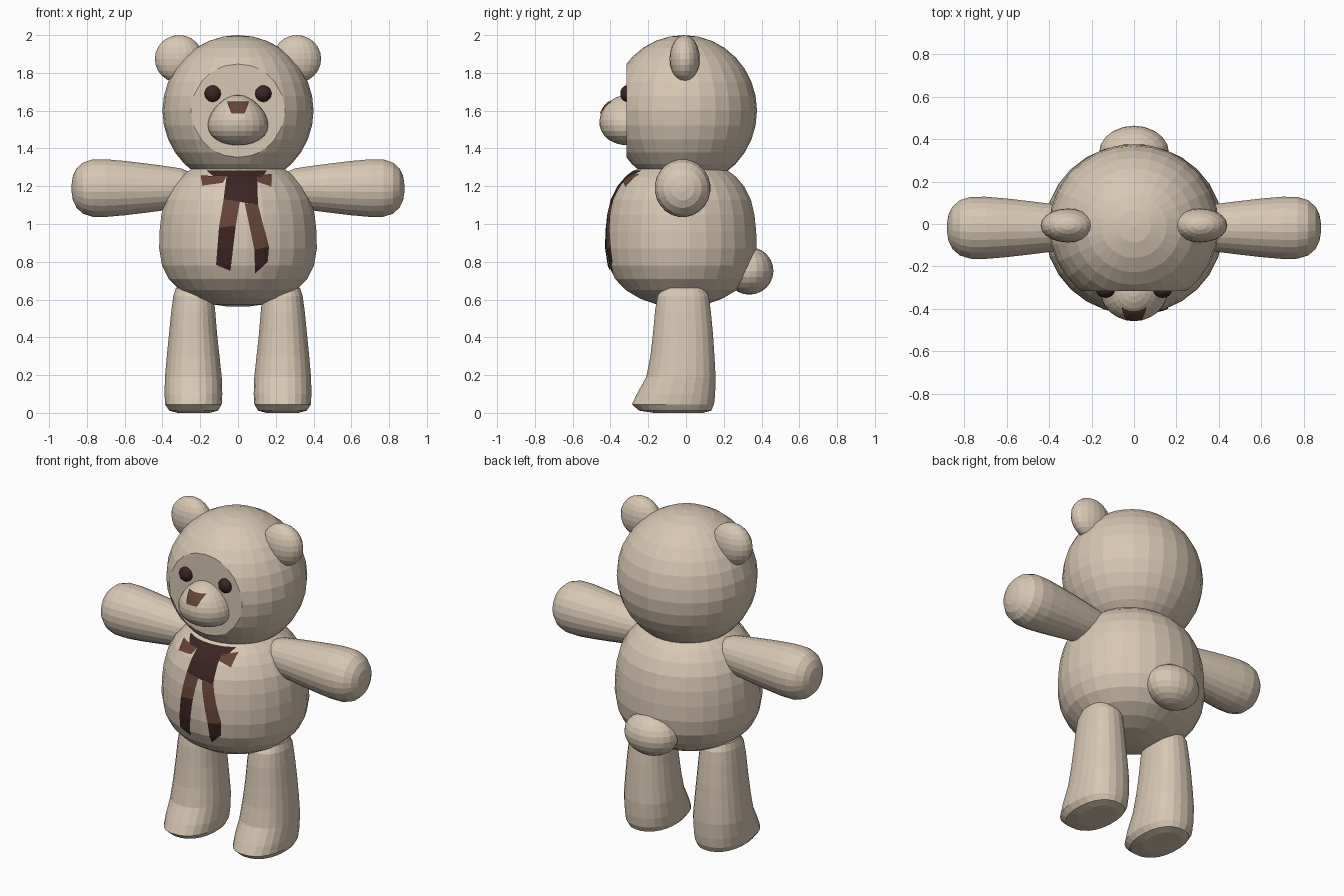
import bpy, bmesh, math
from mathutils import Vector
from mathutils.bvhtree import BVHTree

if "Cube" in bpy.data.objects:
    bpy.data.objects.remove(bpy.data.objects["Cube"])


def mat(name, rgb):
    m = bpy.data.materials.new(name)
    m.diffuse_color = (*rgb, 1)
    m.use_nodes = True
    m.node_tree.nodes["Principled BSDF"].inputs["Base Color"].default_value = m.diffuse_color
    return m


FUR = mat("beige fur", (0.69, 0.575, 0.45))
BROWN = mat("brown", (0.135, 0.057, 0.037))
DARK = mat("dark brown", (0.046, 0.017, 0.017))


def finish(name, bm, m):
    bmesh.ops.recalc_face_normals(bm, faces=bm.faces[:])
    me = bpy.data.meshes.new(name)
    bm.to_mesh(me)
    bm.free()
    me.materials.append(m)
    ob = bpy.data.objects.new(name, me)
    bpy.context.collection.objects.link(ob)
    return ob


def ball(name, c, r, m, segs=24, rings=14, shape=None, flat_y=None):
    """Ellipsoid, optionally reshaped by a function or cut flat at the front."""
    bm = bmesh.new()
    bmesh.ops.create_uvsphere(bm, u_segments=segs, v_segments=rings, radius=1)
    for v in bm.verts:
        p = shape(v.co) if shape else v.co
        v.co = Vector([c[i] + r[i] * p[i] for i in range(3)])
    if flat_y is not None:
        cut = bmesh.ops.bisect_plane(bm, geom=bm.verts[:] + bm.edges[:] + bm.faces[:],
                                     plane_co=(0, flat_y, 0), plane_no=(0, -1, 0), clear_outer=True)
        edges = [e for e in cut["geom_cut"] if isinstance(e, bmesh.types.BMEdge)]
        bmesh.ops.holes_fill(bm, edges=edges, sides=0)
    return finish(name, bm, m)


def loft(name, rings, axis, m, segs=24, power=1.0, side=1):
    """Skin elliptical rings (t, min_a, max_a, min_b, max_b) along x or z."""
    bm = bmesh.new()
    loops = []
    for t, a0, a1, b0, b1 in rings:
        loop = []
        for i in range(segs):
            w = 2 * math.pi * (i + 0.5) / segs
            ca, sa = math.cos(w), math.sin(w)
            a = (a0 + a1) / 2 + (a1 - a0) / 2 * math.copysign(abs(ca) ** power, ca)
            b = (b0 + b1) / 2 + (b1 - b0) / 2 * math.copysign(abs(sa) ** power, sa)
            p = (a, b, t) if axis == "z" else (t, a, b)
            loop.append(bm.verts.new((p[0] * side, p[1], p[2])))
        loops.append(loop)
    for lo, hi in zip(loops, loops[1:]):
        for i in range(segs):
            j = (i + 1) % segs
            bm.faces.new((lo[i], lo[j], hi[j], hi[i]))
    bm.faces.new(loops[0])
    bm.faces.new(loops[-1])
    return finish(name, bm, m)


def patch(name, corners, target, m, n=10, lift=0.005):
    """Thin painted patch: a four-cornered (x, z) grid laid onto the front of target."""
    me = target.data
    tree = BVHTree.FromPolygons([v.co for v in me.vertices], [p.vertices[:] for p in me.polygons])
    bm = bmesh.new()
    tl, tr, br, bl = [Vector(c) for c in corners]
    grid = []
    for j in range(n + 1):
        row = []
        for i in range(n + 1):
            q = tl.lerp(tr, i / n).lerp(bl.lerp(br, i / n), j / n)
            hit, nor, _, _ = tree.ray_cast(Vector((q.x, -2, q.y)), Vector((0, 1, 0)))
            row.append(bm.verts.new(hit + nor * lift))
        grid.append(row)
    for j in range(n):
        for i in range(n):
            bm.faces.new((grid[j][i], grid[j + 1][i], grid[j + 1][i + 1], grid[j][i + 1]))
    ob = finish(name, bm, m)
    if ob.data.polygons[0].normal.y > 0:
        ob.data.flip_normals()
    return ob


# Head with flat face
ball("head", (0, -0.012, 1.6), (0.4, 0.388, 0.4), FUR, 28, 16, flat_y=-0.315)

# Body: (height, half width), turned with a slightly smaller depth
profile = [(0.562, 0.05), (0.575, 0.14), (0.605, 0.23), (0.65, 0.31), (0.71, 0.37), (0.78, 0.405),
           (0.87, 0.42), (0.96, 0.418), (1.05, 0.408), (1.13, 0.388), (1.2, 0.35), (1.25, 0.305),
           (1.29, 0.25), (1.32, 0.15)]
body = loft("body", [(z, -r, r, -0.025 - 0.955 * r, -0.025 + 0.955 * r) for z, r in profile],
            "z", FUR, 28)

# Muzzle, wider at the bottom
muzzle = ball("muzzle", (0, -0.312, 1.55), (0.157, 0.146, 0.133), FUR, 24, 14,
              shape=lambda p: Vector((p.x * (1 - 0.22 * p.z), p.y * (1 - 0.08 * p.z), p.z)))

# Nose
patch("nose", [(-0.056, 1.645), (0.056, 1.645), (0.034, 1.582), (-0.034, 1.582)], muzzle, BROWN, 8, 0.006)

# Tail
ball("tail", (0, 0.335, 0.752), (0.165, 0.128, 0.126), FUR, 20, 12)

arm = [(0.22, 0.03), (0.245, 0.08), (0.3, 0.105), (0.4, 0.12), (0.5, 0.133), (0.6, 0.145),
       (0.7, 0.154), (0.77, 0.153), (0.82, 0.137), (0.855, 0.105), (0.874, 0.065), (0.881, 0.02)]
leg = [(0.0, 0.15, 0.32, -0.17, 0.09), (0.012, 0.105, 0.365, -0.25, 0.135),
       (0.045, 0.085, 0.387, -0.288, 0.15), (0.1, 0.082, 0.39, -0.262, 0.156),
       (0.19, 0.085, 0.388, -0.212, 0.158), (0.3, 0.097, 0.378, -0.19, 0.152),
       (0.42, 0.11, 0.366, -0.176, 0.144), (0.54, 0.12, 0.354, -0.165, 0.132),
       (0.62, 0.128, 0.343, -0.152, 0.122), (0.66, 0.14, 0.33, -0.125, 0.1),
       (0.68, 0.17, 0.3, -0.08, 0.06)]

for s, side in ((1, "left"), (-1, "right")):
    # Arms, legs, ears and eyes
    loft(side + "_arm", [(x, -0.018 - 0.96 * r, -0.018 + 0.96 * r, 1.19 - r, 1.19 + r) for x, r in arm],
         "x", FUR, 24, 1.0, s)
    loft(side + "_leg", leg, "z", FUR, 24, 0.88, s)
    ball(side + "_ear", (s * 0.312, -0.007, 1.874), (0.128, 0.08, 0.126), FUR, 20, 12)
    ball(side + "_eye", (s * 0.134, -0.312, 1.69), (0.044, 0.036, 0.044), DARK, 16, 10)

# Painted ribbon bow: (name, top left, top right, bottom right, bottom left, colour)
ribbon = [
    ("bow_band", (-0.165, 1.28), (0.15, 1.28), (0.13, 1.245), (-0.13, 1.25), DARK),
    ("bow_wing_right", (-0.195, 1.252), (-0.06, 1.25), (-0.08, 1.215), (-0.185, 1.2), BROWN),
    ("bow_wing_left", (0.1, 1.25), (0.175, 1.262), (0.175, 1.195), (0.1, 1.22), BROWN),
    ("bow_knot", (-0.06, 1.25), (0.1, 1.25), (0.105, 1.1), (-0.075, 1.13), DARK),
    ("bow_tail_right", (-0.075, 1.13), (0.01, 1.118), (-0.012, 0.99), (-0.1, 0.98), BROWN),
    ("bow_tail_right_end", (-0.1, 0.98), (-0.012, 0.99), (-0.04, 0.755), (-0.115, 0.785), DARK),
    ("bow_tail_left", (0.035, 1.11), (0.105, 1.1), (0.162, 0.88), (0.085, 0.865), BROWN),
    ("bow_tail_left_end", (0.085, 0.865), (0.162, 0.88), (0.155, 0.8), (0.09, 0.74), DARK),
]
for name, a, b, c, d, m in ribbon:
    patch(name, (a, b, c, d), body, m, 10, 0.005)
